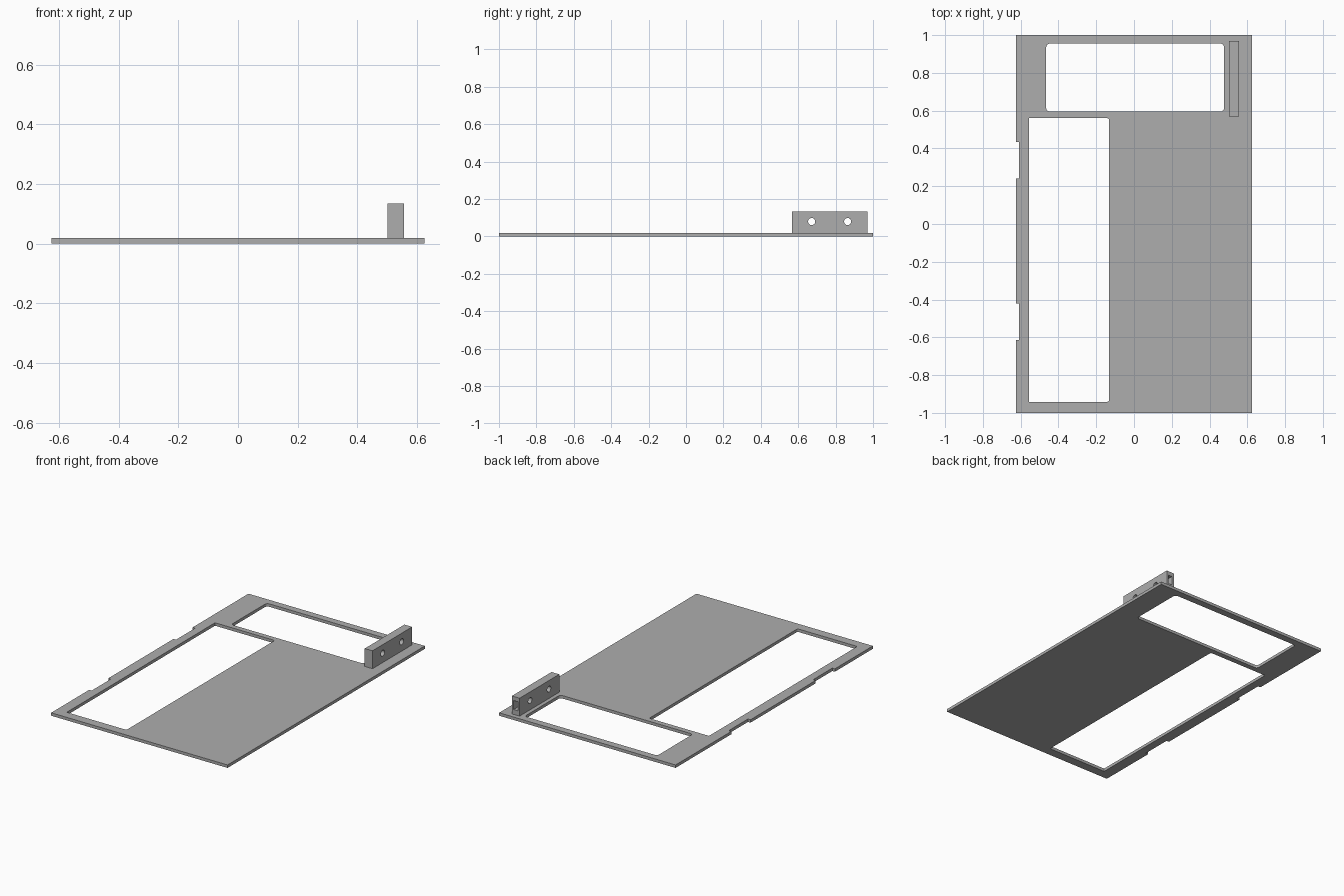
import bpy, bmesh, math
from mathutils import Matrix, Vector

default = bpy.data.objects.get("Cube")
if default:
    bpy.data.objects.remove(default, do_unlink=True)

GREY = (0.42, 0.42, 0.42, 1)
grey = bpy.data.materials.new("matte grey")
grey.use_nodes = True
grey.diffuse_color = GREY
grey.node_tree.nodes["Principled BSDF"].inputs["Base Color"].default_value = GREY


def finish(name, bm):
    bmesh.ops.recalc_face_normals(bm, faces=bm.faces)
    mesh = bpy.data.meshes.new(name)
    bm.to_mesh(mesh)
    bm.free()
    mesh.materials.append(grey)
    ob = bpy.data.objects.new(name, mesh)
    bpy.context.collection.objects.link(ob)
    return ob


def prism(name, outline, z0, z1):
    """Extrude a flat outline from z0 up to z1."""
    bm = bmesh.new()
    face = bm.faces.new([bm.verts.new((x, y, z0)) for x, y in outline])
    top = bmesh.ops.extrude_face_region(bm, geom=[face])["geom"]
    verts = [v for v in top if isinstance(v, bmesh.types.BMVert)]
    bmesh.ops.translate(bm, verts=verts, vec=(0, 0, z1 - z0))
    return finish(name, bm)


def rectangle(x0, x1, y0, y1, left=0, right=0, steps=6):
    """Rectangle outline with separate corner radii on the left and right."""
    corners = [(x1, y1, right), (x0, y1, left), (x0, y0, left), (x1, y0, right)]
    signs = [(-1, -1), (1, -1), (1, 1), (-1, 1)]
    points = []
    for i, ((x, y, r), (sx, sy)) in enumerate(zip(corners, signs)):
        for k in range(steps + 1 if r else 1):
            a = math.pi / 2 * (i + k / steps)
            points.append((x + sx * r + r * math.cos(a), y + sy * r + r * math.sin(a))
                          if r else (x, y))
    return points


def cylinder_x(name, x0, x1, y, z, radius):
    bm = bmesh.new()
    place = Matrix.Translation(Vector(((x0 + x1) / 2, y, z))) @ Matrix.Rotation(math.pi / 2, 4, "Y")
    bmesh.ops.create_cone(bm, cap_ends=True, segments=32, radius1=radius,
                          radius2=radius, depth=x1 - x0, matrix=place)
    return finish(name, bm)


def cut(ob, cutters):
    """Subtract the cutters, then remove them."""
    bpy.ops.object.select_all(action="DESELECT")
    bpy.context.view_layer.objects.active = ob
    ob.select_set(True)
    for cutter in cutters:
        cutter.hide_render = True
        mod = ob.modifiers.new("cut", "BOOLEAN")
        mod.operation, mod.solver, mod.object = "DIFFERENCE", "EXACT", cutter
        bpy.ops.object.modifier_apply(modifier=mod.name)
        bpy.data.objects.remove(cutter, do_unlink=True)
    bpy.ops.object.shade_smooth_by_angle(angle=math.radians(30))


# Thin base panel with two shallow notches along one long edge
HALF, THICK, NOTCH = 0.626, 0.019, -0.608
outline = [(HALF, -1), (HALF, 1), (-HALF, 1)]
for y0, y1 in ((0.24, 0.435), (-0.615, -0.42)):
    outline += [(-HALF, y1), (NOTCH, y1), (NOTCH, y0), (-HALF, y0)]
outline.append((-HALF, -1))
panel = prism("base_panel", outline, 0, THICK)

# Two window openings through the panel
cut(panel, [
    prism("rear_window", rectangle(-0.465, 0.477, 0.595, 0.955, 0.02, 0.02), -0.1, 0.1),
    prism("side_window", rectangle(-0.556, -0.132, -0.942, 0.561, 0, 0.012), -0.1, 0.1),
])

# Upright mounting block with two cross holes and a pocket in its rear end
block = prism("mounting_block", rectangle(0.502, 0.557, 0.568, 0.97), THICK, 0.134)
holes = [cylinder_x("cross_hole", 0.4, 0.7, y, 0.079, 0.019) for y in (0.672, 0.864)]
pocket = prism("end_pocket", rectangle(0.515, 0.544, 0.92, 1.1), 0.05, 0.108)
cut(block, holes + [pocket])
